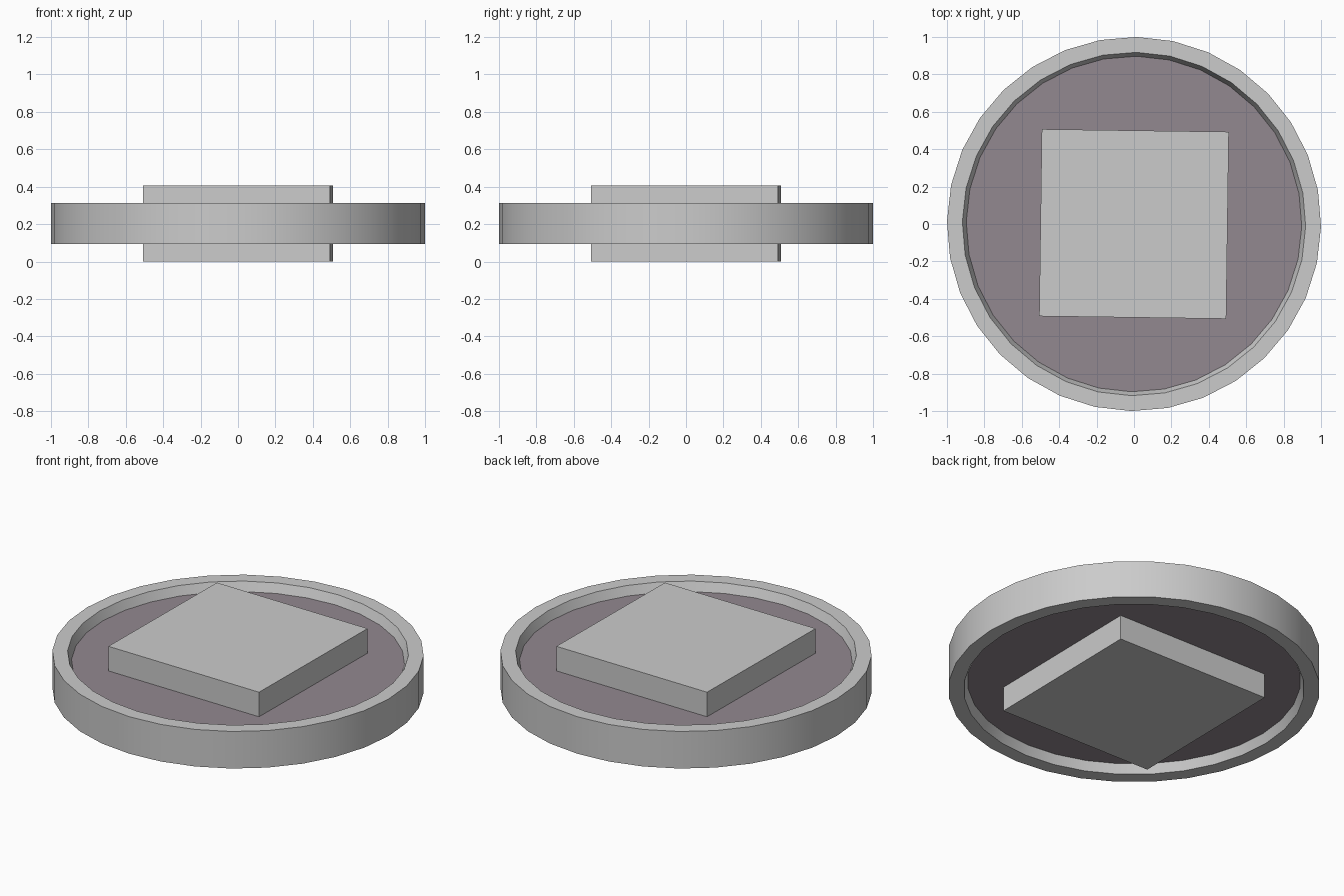
import bpy, bmesh, math
from mathutils import Matrix

if "Cube" in bpy.data.objects:
    bpy.data.objects.remove(bpy.data.objects["Cube"])

TURN = Matrix.Rotation(math.radians(-0.8), 4, 'Z')
MID_Z = 0.203


def make_object(name, bm, materials=()):
    bmesh.ops.recalc_face_normals(bm, faces=bm.faces)
    mesh = bpy.data.meshes.new(name)
    bm.to_mesh(mesh)
    bm.free()
    for m in materials:
        mesh.materials.append(m)
    obj = bpy.data.objects.new(name, mesh)
    bpy.context.collection.objects.link(obj)
    return obj


def step_cap(bm, cap, radius, z):
    """Extrude a cap to a new radius and height, returning the new cap."""
    new = bmesh.ops.extrude_discrete_faces(bm, faces=[cap])["faces"][0]
    for v in new.verts:
        s = radius / v.co.xy.length
        v.co = (v.co.x * s, v.co.y * s, z)
    return new


def material(name, colour):
    m = bpy.data.materials.new(name)
    m.diffuse_color = colour
    m.use_nodes = True
    m.node_tree.nodes["Principled BSDF"].inputs["Base Color"].default_value = m.diffuse_color
    return m


rim_mat = material("rim_grey", (0.8, 0.8, 0.8, 1))
web_mat = material("dark_web", (0.29, 0.25, 0.28, 1))

# Round disc: raised rim with a tapered recess and dark web on both faces
bm = bmesh.new()
half = 0.11
bmesh.ops.create_cone(bm, cap_ends=True, segments=32, radius1=1, radius2=1,
                      depth=2 * half,
                      matrix=Matrix.Translation((0, 0, MID_Z)) @ TURN)
for cap in [f for f in bm.faces if len(f.verts) > 4]:
    side = 1 if cap.normal.z > 0 else -1
    rim = step_cap(bm, cap, 0.918, MID_Z + side * half)
    web = step_cap(bm, rim, 0.897, MID_Z + side * 0.057)
    web.material_index = 1
disc = make_object("rimmed_disc", bm, [rim_mat, web_mat])
bpy.context.view_layer.objects.active = disc
disc.select_set(True)
bpy.ops.object.shade_smooth_by_angle(angle=math.radians(30))

# Square hub passing through the disc
bm = bmesh.new()
bmesh.ops.create_cube(bm, size=1)
bmesh.ops.scale(bm, vec=(1, 1, 2 * MID_Z), verts=bm.verts)
bmesh.ops.transform(bm, matrix=Matrix.Translation((0, 0, MID_Z)) @ TURN,
                    verts=bm.verts)
make_object("square_hub", bm)
